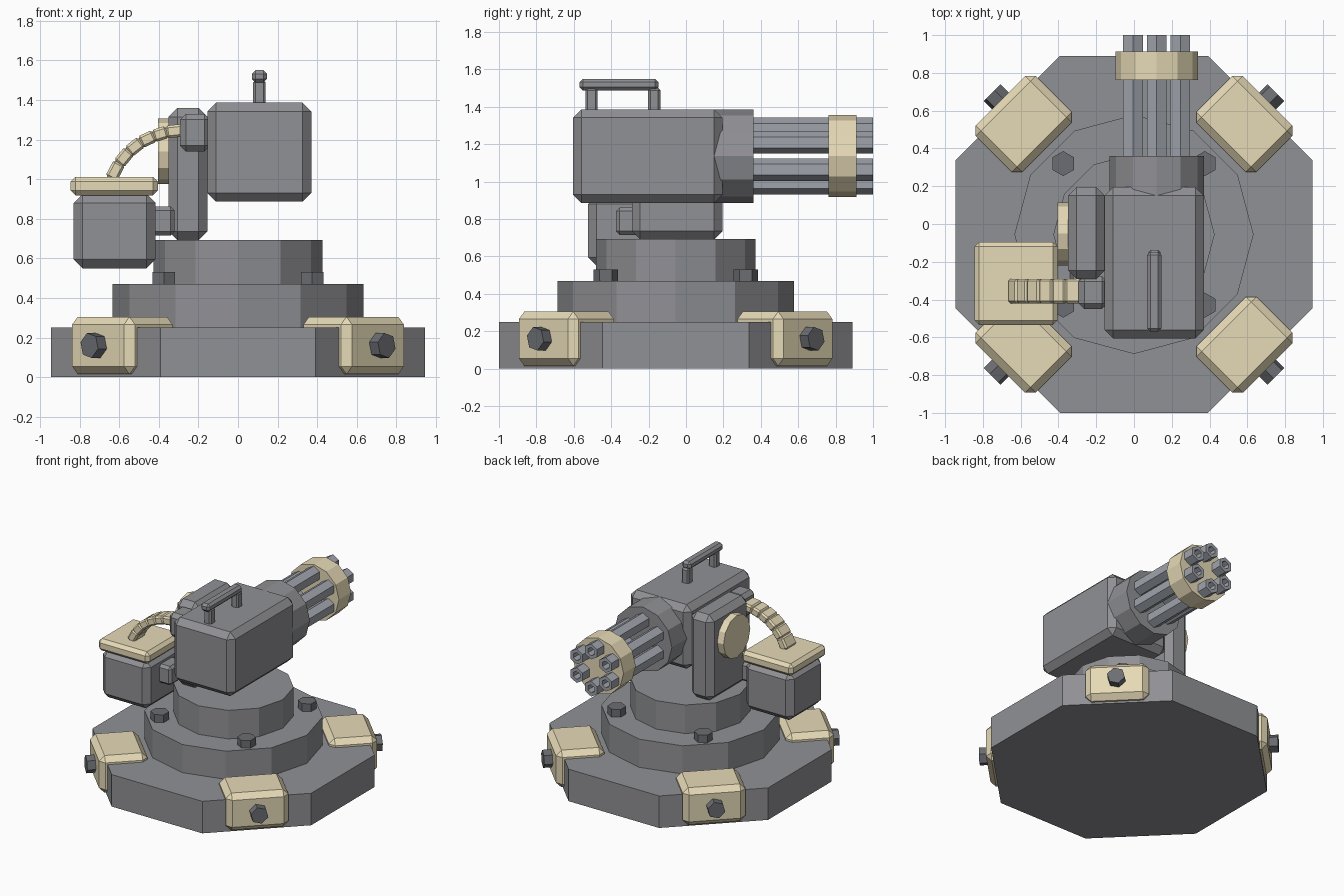
import bpy, bmesh
from math import radians, sin, cos, pi, atan2, hypot
from mathutils import Matrix, Vector

if "Cube" in bpy.data.objects:
    bpy.data.objects.remove(bpy.data.objects["Cube"])

CY = -0.055            # pedestal axis
GX, GZ = 0.12, 1.137   # barrel axis


def paint(name, r, g, b):
    m = bpy.data.materials.new(name)
    m.diffuse_color = (r, g, b, 1)
    m.use_nodes = True
    m.node_tree.nodes["Principled BSDF"].inputs["Base Color"].default_value = m.diffuse_color
    return m


tan = paint("tan_paint", 0.79, 0.70, 0.47)
grey = paint("dark_grey", 0.28, 0.283, 0.30)
steel = paint("barrel_steel", 0.35, 0.37, 0.41)
dark = paint("bolt_steel", 0.15, 0.155, 0.17)


def finish(name, bm, matrix, bevel, mat):
    if bevel:
        bmesh.ops.bevel(bm, geom=bm.edges[:], offset=bevel, segments=1,
                        affect='EDGES', profile=0.5)
    bm.transform(matrix)
    bmesh.ops.recalc_face_normals(bm, faces=bm.faces[:])
    me = bpy.data.meshes.new(name)
    bm.to_mesh(me)
    bm.free()
    me.materials.append(mat)
    ob = bpy.data.objects.new(name, me)
    bpy.context.collection.objects.link(ob)
    return ob


def box(name, x, y, z, bevel=0, mat=grey, matrix=Matrix()):
    """Chamfered block from (min, max) ranges."""
    bm = bmesh.new()
    bmesh.ops.create_cube(bm, size=1)
    for v in bm.verts:
        v.co = [(a + b) / 2 + c * (b - a) for c, (a, b) in zip(v.co, (x, y, z))]
    return finish(name, bm, matrix, bevel, mat)


def lathe(name, profile, sides, start=0, mat=grey, matrix=Matrix()):
    """Faceted solid from (radius, height) rings, capped at both ends."""
    bm = bmesh.new()
    rings = [[bm.verts.new((r * cos(start + i * 2 * pi / sides),
                            r * sin(start + i * 2 * pi / sides), h))
              for i in range(sides)] for r, h in profile]
    for a, b in zip(rings, rings[1:]):
        for i in range(sides):
            j = (i + 1) % sides
            bm.faces.new((a[i], a[j], b[j], b[i]))
    bm.faces.new(rings[0][::-1])
    bm.faces.new(rings[-1])
    return finish(name, bm, matrix, 0, mat)


# Stepped pedestal
axis = Matrix.Translation((0, CY, 0))
lathe("base_plate", [(1.023, 0), (1.023, 0.25)], 8, pi / 8, matrix=axis)
lathe("middle_ring", [(0.633, 0.24), (0.633, 0.47)], 12, matrix=axis)
lathe("turntable", [(0.427, 0.46), (0.427, 0.693)], 12, matrix=axis)

# Corner clamps with side bolts, and ring bolts
for k in range(4):
    turn = axis @ Matrix.Rotation(radians(45 + 90 * k), 4, 'Z')
    box(f"clamp_{k}", (0.652, 1.0), (-0.225, 0.225), (0.015, 0.305), 0.04, tan, turn)
    out = turn @ Matrix.Translation((0, 0, 0.16)) @ Matrix.Rotation(pi / 2, 4, 'Y')
    lathe(f"clamp_bolt_{k}", [(0.065, 0.97), (0.065, 1.062)], 6, radians(15), dark, out)
    spot = turn @ Vector((0.53, 0, 0))
    lathe(f"ring_bolt_{k}", [(0.066, 0.45), (0.066, 0.53)], 6, pi / 6, dark,
          Matrix.Translation(spot))

# Gun housing and carrying handle
box("gun_housing", (-0.155, 0.37), (-0.605, 0.195), (0.886, 1.387), 0.045)
for k, y in enumerate((-0.505, -0.17)):
    box(f"handle_post_{k}", (0.077, 0.14), (y - 0.033, y + 0.033), (1.36, 1.50), 0.012)
box("handle_bar", (0.07, 0.146), (-0.57, -0.147), (1.488, 1.55), 0.018)

# Barrel cluster, running along +y
gun = Matrix.Translation((GX, 0, GZ)) @ Matrix.Rotation(-pi / 2, 4, 'X')
lathe("barrel_shroud", [(0.25, 0.1), (0.25, 0.36)], 12, matrix=gun)
lathe("barrel_clamp", [(0.219, 0.762), (0.219, 0.912)], 12, mat=tan, matrix=gun)
for k in range(6):
    a = radians(30 + 60 * k)
    place = gun @ Matrix.Translation((0.145 * cos(a), 0.145 * sin(a), 0))
    lathe(f"barrel_{k}", [(0.06, 0.33), (0.06, 1.0), (0.032, 1.0), (0.032, 0.93)],
          6, pi / 6, steel, place)

# Side support arm with pivot cap
box("support_arm", (-0.35, -0.155), (-0.29, 0.195), (0.69, 1.36), 0.045)
pivot = Matrix.Translation((0, -0.05, 1.14)) @ Matrix.Rotation(pi / 2, 4, 'Y')
lathe("pivot_cap", [(0.165, -0.405), (0.165, -0.33)], 12, mat=tan, matrix=pivot)
box("feed_port", (-0.293, -0.14), (-0.45, -0.275), (1.14, 1.33), 0.03)

# Ammunition box hung from the arm
box("ammo_bracket", (-0.44, -0.32), (-0.375, -0.2), (0.715, 0.862), 0.02)
box("ammo_box", (-0.83, -0.417), (-0.523, -0.107), (0.55, 0.925), 0.045)
box("ammo_lid", (-0.845, -0.405), (-0.535, -0.095), (0.918, 1.012), 0.025, tan)

# Ribbed feed belt
path = [(-0.64, 1.005), (-0.6, 1.08), (-0.55, 1.14), (-0.49, 1.187),
        (-0.425, 1.218), (-0.36, 1.238), (-0.28, 1.247)]
for k, ((x0, z0), (x1, z1)) in enumerate(zip(path, path[1:])):
    half = hypot(x1 - x0, z1 - z0) / 2 + 0.004
    tilt = (Matrix.Translation(((x0 + x1) / 2, -0.355, (z0 + z1) / 2))
            @ Matrix.Rotation(-atan2(z1 - z0, x1 - x0), 4, 'Y'))
    box(f"belt_link_{k}", (-half, half), (-0.065, 0.065), (-0.032, 0.032), 0.012, tan, tilt)
